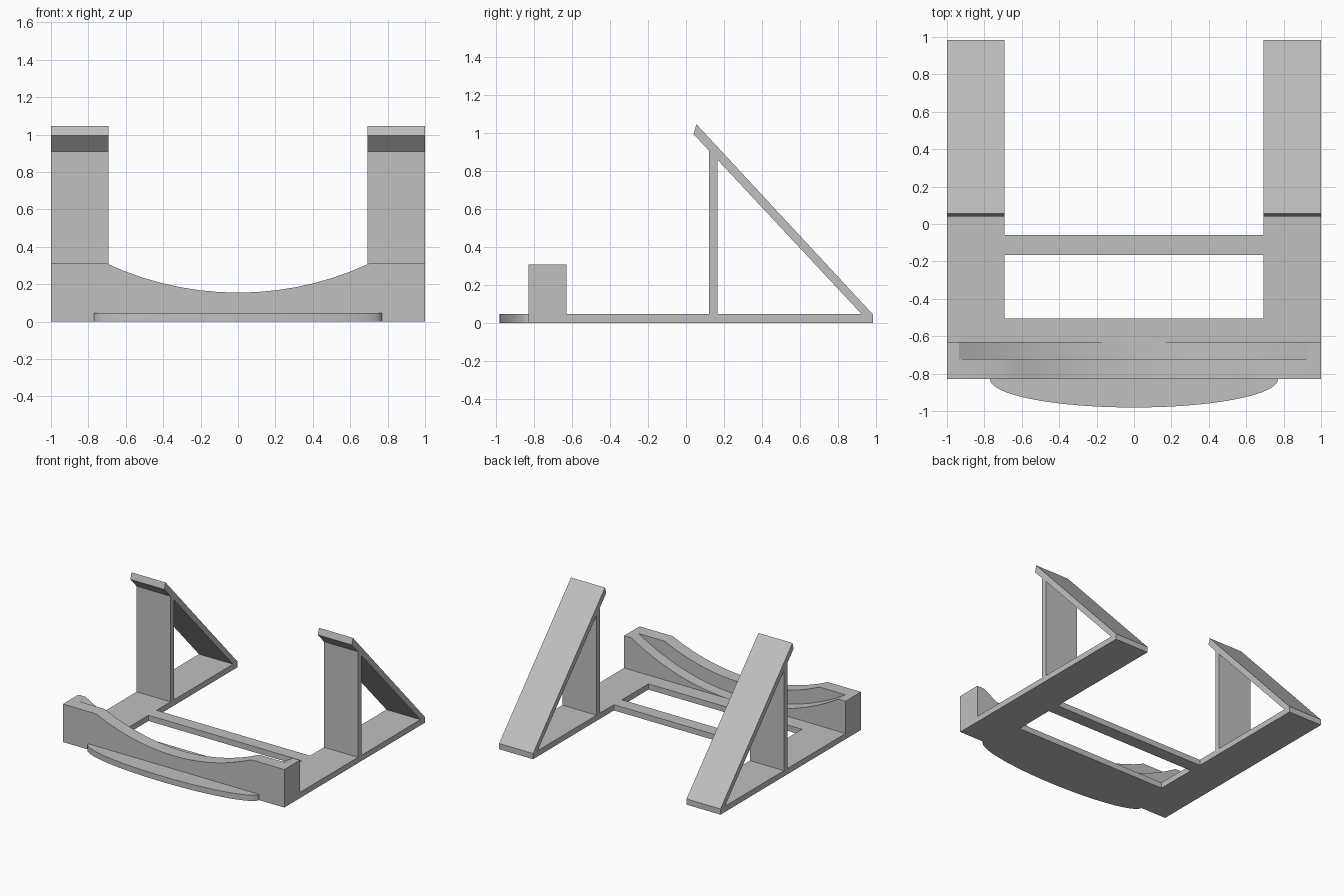
import bpy, bmesh, math
from mathutils import Vector

cube = bpy.data.objects.get("Cube")
if cube:
    bpy.data.objects.remove(cube)

grey = bpy.data.materials.new("plain grey")
grey.use_nodes = True
colour = (0.53, 0.53, 0.53, 1)
grey.diffuse_color = colour
grey.node_tree.nodes["Principled BSDF"].inputs["Base Color"].default_value = colour


def prism(name, outline, axis, start, end):
    """Extrude a 2D outline along x, y or z from start to end."""
    place = {"x": lambda p, d: Vector((d, p[0], p[1])),
             "y": lambda p, d: Vector((p[0], d, p[1])),
             "z": lambda p, d: Vector((p[0], p[1], d))}[axis]
    bm = bmesh.new()
    face = bm.faces.new([bm.verts.new(place(p, start)) for p in outline])
    extruded = bmesh.ops.extrude_face_region(bm, geom=[face])["geom"]
    offset = place((0, 0), end - start)
    bmesh.ops.translate(bm, vec=offset, verts=[v for v in extruded if isinstance(v, bmesh.types.BMVert)])
    bmesh.ops.recalc_face_normals(bm, faces=bm.faces)
    mesh = bpy.data.meshes.new(name)
    bm.to_mesh(mesh)
    bm.free()
    mesh.materials.append(grey)
    obj = bpy.data.objects.new(name, mesh)
    bpy.context.collection.objects.link(obj)
    bpy.ops.object.select_all(action="DESELECT")
    obj.select_set(True)
    bpy.context.view_layer.objects.active = obj
    bpy.ops.object.shade_smooth_by_angle(angle=math.radians(25))
    return obj


PLATE = 0.047     # base thickness
INNER = 0.693     # inner edge of the side rails
FRONT, BACK = -0.83, 0.983
BLOCK_BACK, BLOCK_TOP = -0.63, 0.31

# Base: U-shaped plate with two long rails, and a crossbar between them
u_half = [(1, BLOCK_BACK), (1, BACK), (INNER, BACK), (INNER, -0.505)]
prism("base_frame", u_half + [(-x, y) for x, y in reversed(u_half)], "z", 0, PLATE)
prism("crossbar", [(-INNER, -0.165), (INNER, -0.165), (INNER, -0.06), (-INNER, -0.06)],
      "z", 0, PLATE)


# Front block: two layers, each with a concentric round dip in its top
def dipped_outline(half_width, low, steps):
    rise = BLOCK_TOP - low
    radius = (half_width ** 2 + rise ** 2) / (2 * rise)
    sweep = math.asin(half_width / radius)
    angles = [sweep * (1 - 2 * i / steps) for i in range(steps + 1)]
    arc = [(radius * math.sin(a), low + radius * (1 - math.cos(a))) for a in angles]
    return [(-1, 0), (1, 0), (1, BLOCK_TOP)] + arc + [(-1, BLOCK_TOP)]


prism("front_wall", dipped_outline(0.7, 0.155, 14), "y", FRONT, -0.723)
prism("recessed_ledge", dipped_outline(0.935, 0.046, 18), "y", -0.723, BLOCK_BACK)

# Front lip: half ellipse
lip = [(0.77 * math.cos(math.pi * i / 40), FRONT - 0.151 * math.sin(math.pi * i / 40))
       for i in range(41)]
prism("front_lip", lip, "z", 0, PLATE)

# Supports: an upright and a sloping brace on each rail
toe, tip = Vector((0.925, PLATE)), Vector((0.04, 0.995))


def under_brace(y):
    return toe.y + (tip.y - toe.y) * (y - toe.x) / (tip.x - toe.x)


upright = [(0.12, PLATE), (0.165, PLATE), (0.165, under_brace(0.165)), (0.12, under_brace(0.12))]
brace = [toe, (BACK, PLATE), (0.055, 1.047), tip]
for side, start, end in (("left", INNER, 1), ("right", -1, -INNER)):
    prism(side + "_upright", upright, "x", start, end)
    prism(side + "_brace", brace, "x", start, end)
